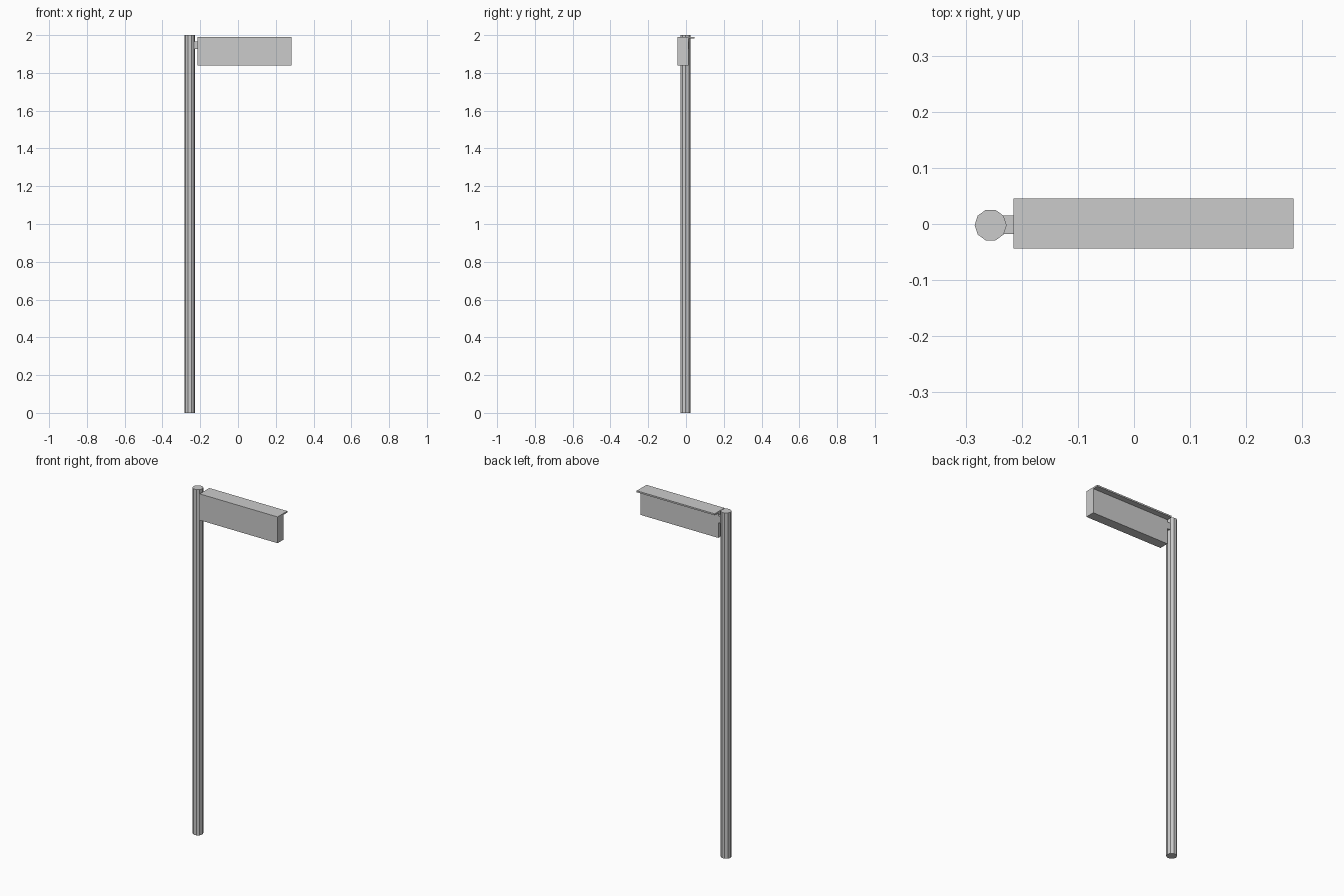
import bpy, bmesh
from mathutils import Vector

if "Cube" in bpy.data.objects:
    bpy.data.objects.remove(bpy.data.objects["Cube"])


def make_object(name, bm):
    bmesh.ops.recalc_face_normals(bm, faces=bm.faces)
    mesh = bpy.data.meshes.new(name)
    bm.to_mesh(mesh)
    bm.free()
    obj = bpy.data.objects.new(name, mesh)
    bpy.context.collection.objects.link(obj)
    return obj


def extrude_profile(name, points, direction):
    """Close a planar outline and sweep it along a vector."""
    bm = bmesh.new()
    face = bm.faces.new([bm.verts.new(p) for p in points])
    swept = bmesh.ops.extrude_face_region(bm, geom=[face], use_keep_orig=True)
    verts = [g for g in swept["geom"] if isinstance(g, bmesh.types.BMVert)]
    bmesh.ops.translate(bm, verts=verts, vec=Vector(direction))
    return make_object(name, bm)


# Ten-sided post
bpy.ops.mesh.primitive_cylinder_add(vertices=10, radius=0.0285, depth=2.0,
                                    location=(-0.2555, -0.002, 1.0),
                                    rotation=(0, 0, 1.5707963))
bpy.context.object.name = "post"

# Sign box with a thin top lip overhanging the back
sign_profile = [(-0.044, 1.838), (0.012, 1.838), (0.012, 1.981),
                (0.045, 1.981), (0.045, 1.99), (-0.044, 1.99)]
extrude_profile("sign_panel", [(-0.215, y, z) for y, z in sign_profile],
                (0.499, 0, 0))

# Small bracket joining the sign to the post
bracket_profile = [(-0.018, 1.927), (0.015, 1.927), (0.015, 1.966), (-0.018, 1.966)]
extrude_profile("bracket", [(-0.24, y, z) for y, z in bracket_profile],
                (0.026, 0, 0))
